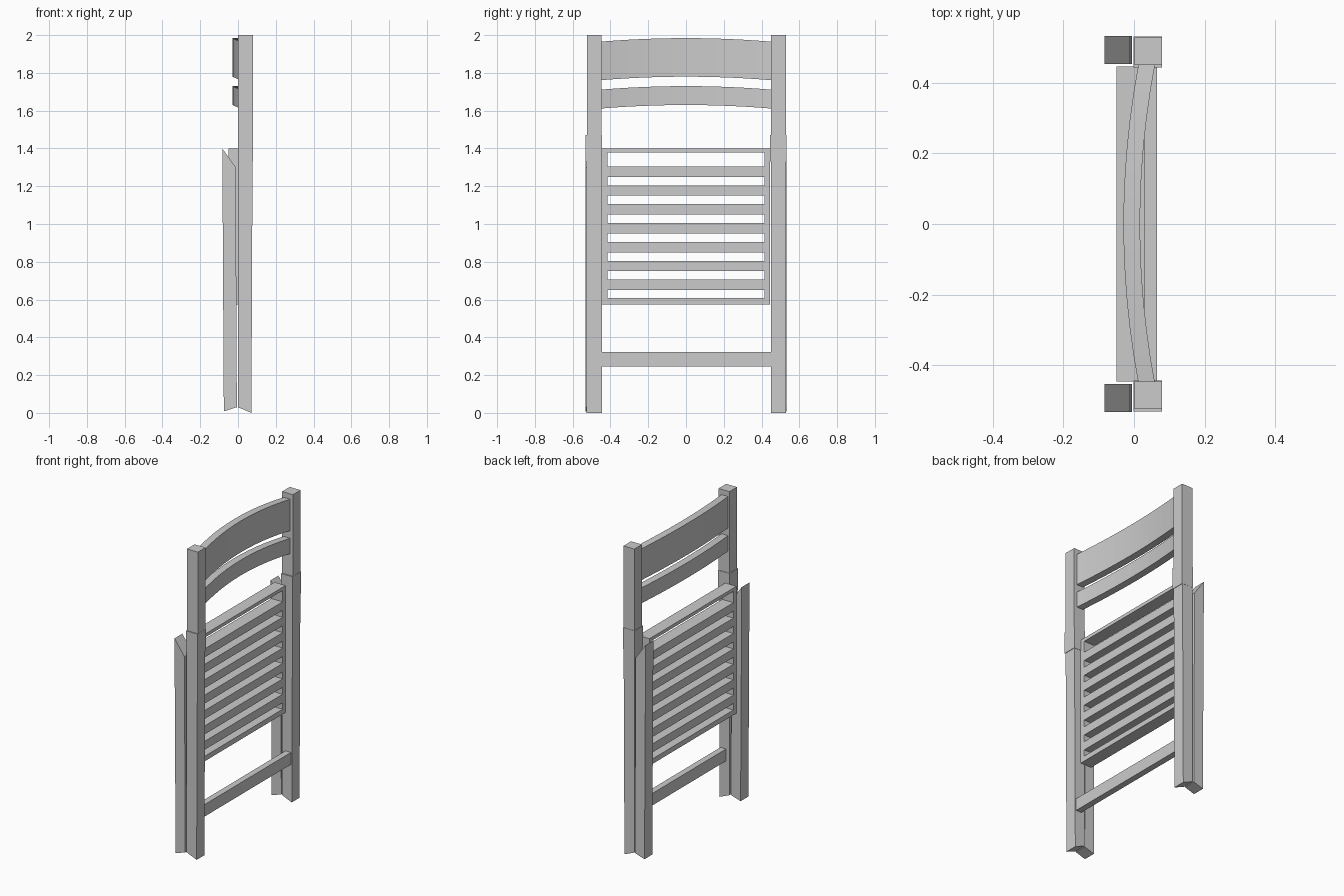
import bpy

if "Cube" in bpy.data.objects:
    bpy.data.objects.remove(bpy.data.objects["Cube"])

def mesh(name, verts, faces):
    me = bpy.data.meshes.new(name)
    me.from_pydata(verts, [], faces)
    ob = bpy.data.objects.new(name, me)
    bpy.context.collection.objects.link(ob)
    return ob

def prism(name, profile, y0, y1):
    """Extrude an (x, z) profile (clockwise seen from the back) along y."""
    n = len(profile)
    verts = [(x, y, z) for y in (y0, y1) for x, z in profile]
    faces = [tuple(range(n)), tuple(reversed(range(n, 2 * n)))]
    faces += [((i + 1) % n, i, i + n, (i + 1) % n + n) for i in range(n)]
    return mesh(name, verts, faces)

def box(name, x0, x1, y0, y1, z0, z1):
    return prism(name, [(x0, z0), (x1, z0), (x1, z1), (x0, z1)], y0, y1)

def curved_rail(name, z0, z1, segs=12):
    """Back rail bowed towards -x and slightly raised in the middle."""
    verts, faces = [], []
    for i in range(segs + 1):
        y = -0.455 + 0.91 * i / segs
        t = (y / 0.455) ** 2
        x, dz = -0.03 + 0.043 * t, -0.019 * t
        verts += [(x, y, z0 + dz), (x + 0.047, y, z0 + dz),
                  (x + 0.047, y, z1 + dz), (x, y, z1 + dz)]
    for s in range(segs):
        a, b = 4 * s, 4 * s + 4
        faces += [(a + (k + 1) % 4, a + k, b + k, b + (k + 1) % 4) for k in range(4)]
    e = 4 * segs
    faces += [(0, 1, 2, 3), (e + 3, e + 2, e + 1, e)]
    return mesh(name, verts, faces)

for side, label in ((-1, "left"), (1, "right")):
    def span(a, b, shift=0.0):
        return sorted((side * a + shift, side * b + shift))

    # Rear post: lower part with bevelled foot, collar, upper part
    prism(f"post_lower_{label}", [(0, 0.03), (0.071, 0), (0.077, 1.34), (0, 1.34)],
          *span(0.448, 0.528, 0.002))
    box(f"post_collar_{label}", -0.001, 0.08, *span(0.444, 0.531), 1.33, 1.47)
    box(f"post_upper_{label}", 0.001, 0.079, *span(0.449, 0.527, 0.002), 1.46, 2.0)

    # Front leg folded flat against the post, slanted top and foot
    prism(f"front_leg_{label}", [(-0.075, 0.008), (-0.006, 0.03), (-0.012, 1.30), (-0.083, 1.40)],
          *span(0.453, 0.533))

    # Seat side rail
    box(f"seat_side_{label}", -0.05, 0.03, *span(0.415, 0.446), 0.575, 1.40)

# Seat end rails and slats
box("seat_end_top", -0.05, 0.03, -0.416, 0.416, 1.378, 1.40)
box("seat_end_bottom", -0.05, 0.03, -0.416, 0.416, 0.575, 0.608)
for i in range(7):
    z = 0.65 + 0.1 * i
    box(f"seat_slat_{i + 1}", -0.05, 0.03, -0.416, 0.416, z, z + 0.055)

# Lower crossbar between the posts
box("crossbar", 0.025, 0.065, -0.455, 0.455, 0.245, 0.323)

# Curved back rails
curved_rail("back_rail_top", 1.78, 1.984)
curved_rail("back_rail_lower", 1.63, 1.73)
